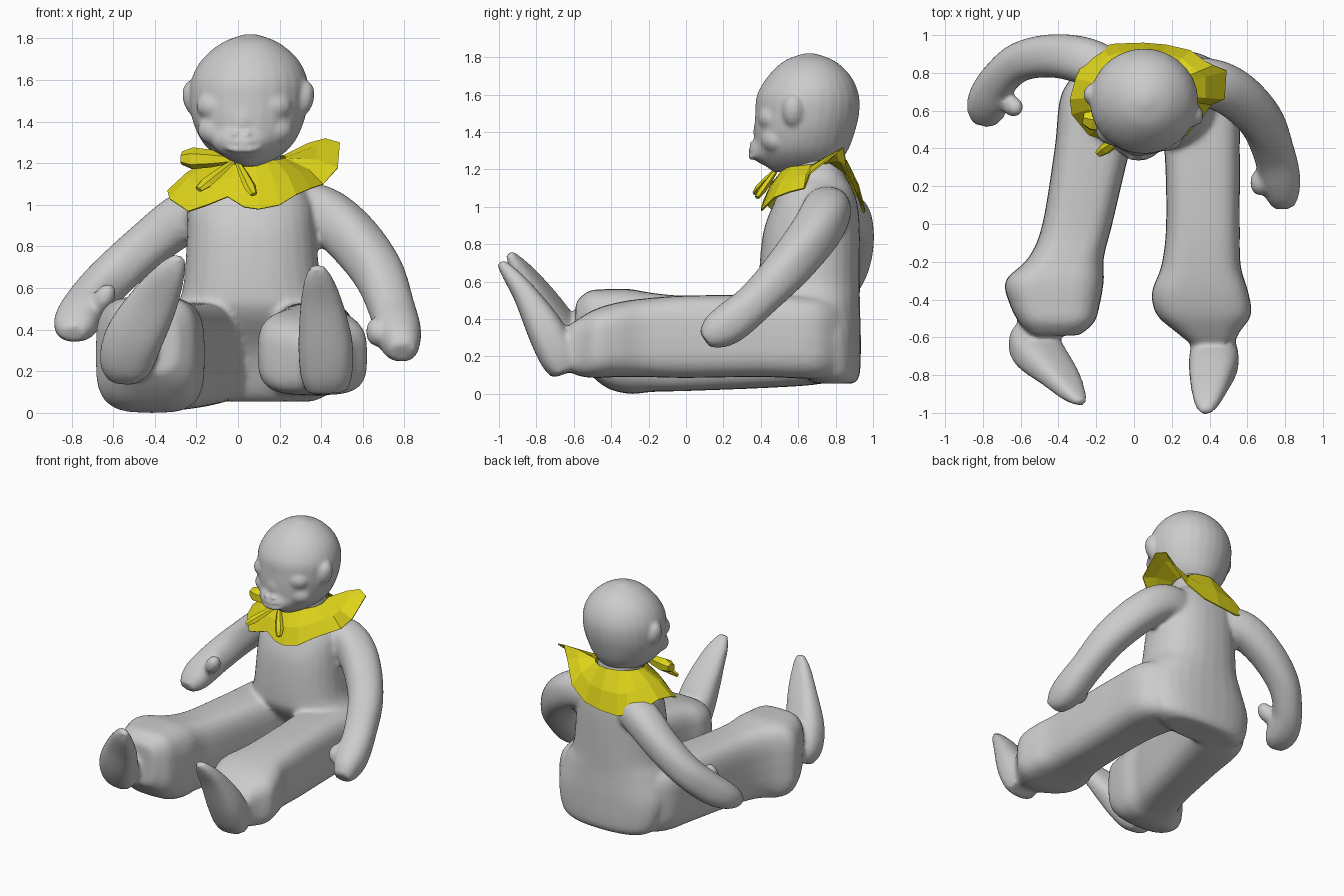
import bpy, bmesh, math
from mathutils import Vector, Matrix


def finish(name, bm, mat=None):
    bmesh.ops.recalc_face_normals(bm, faces=bm.faces)
    me = bpy.data.meshes.new(name)
    bm.to_mesh(me)
    bm.free()
    ob = bpy.data.objects.new(name, me)
    bpy.context.collection.objects.link(ob)
    if mat:
        me.materials.append(mat)
    return ob


def spline(rows, steps):
    """Catmull-Rom through rows of numbers."""
    out = []
    for i in range(len(rows) - 1):
        p0, p1 = rows[max(i - 1, 0)], rows[i]
        p2, p3 = rows[i + 1], rows[min(i + 2, len(rows) - 1)]
        for s in range(steps):
            t = s / steps
            out.append([0.5 * (2 * b + (c - a) * t + (2 * a - 5 * b + 4 * c - d) * t * t
                        + (3 * b - a - 3 * c + d) * t ** 3) for a, b, c, d in zip(p0, p1, p2, p3)])
    return out + [list(rows[-1])]


def loft(bm, rows, up, power=2.0, sides=28, steps=5, axis=None):
    """Rows are x, y, z, half width, half thickness (thickness runs along up)."""
    rows = spline(rows, steps) if steps > 1 else rows
    pts = [Vector(r[:3]) for r in rows]
    rings = []
    for i, r in enumerate(rows):
        t = Vector(axis) if axis else pts[min(i + 1, len(pts) - 1)] - pts[max(i - 1, 0)]
        u = t.cross(Vector(up)).normalized()
        v = u.cross(t).normalized()
        ring = []
        for k in range(sides):
            c, s = math.cos(math.tau * k / sides), math.sin(math.tau * k / sides)
            a = math.copysign(abs(c) ** (2 / power), c) * r[3]
            b = math.copysign(abs(s) ** (2 / power), s) * r[4]
            ring.append(bm.verts.new(pts[i] + u * a + v * b))
        rings.append(ring)
    for A, B in zip(rings, rings[1:]):
        for k in range(sides):
            j = (k + 1) % sides
            bm.faces.new((A[k], A[j], B[j], B[k]))
    bm.faces.new(rings[0])
    bm.faces.new(rings[-1])


def ball(bm, loc, rad, rot=(0, 0, 0)):
    m = Matrix.Translation(loc)
    for a, ax in zip(rot, 'XYZ'):
        m = m @ Matrix.Rotation(a, 4, ax)
    bmesh.ops.create_uvsphere(bm, u_segments=32, v_segments=20, radius=1,
                              matrix=m @ Matrix.Diagonal((*rad, 1)))


def fuse(ob, voxel, smooth):
    m = ob.modifiers.new('fuse', 'REMESH')
    m.mode, m.voxel_size, m.use_smooth_shade = 'VOXEL', voxel, True
    s = ob.modifiers.new('soften', 'SMOOTH')
    s.factor, s.iterations = 0.5, smooth


# body: torso, narrowing toward the back at the seat
bm = bmesh.new()
loft(bm, [(.08, .79, .055, .28, .11), (.08, .78, .11, .37, .15), (.08, .74, .3, .42, .195),
          (.08, .67, .48, .39, .26), (.07, .66, .6, .335, .27), (.065, .67, .85, .31, .26),
          (.06, .69, 1.0, .3, .23), (.06, .70, 1.1, .24, .19), (.06, .70, 1.17, .16, .15),
          (.06, .69, 1.3, .14, .14)], (0, 1, 0), 2.3, axis=(0, 0, 1))

# legs with wide trouser cuffs
legs = ([(-.06, .86, .29, .17, .2), (-.16, .7, .29, .22, .24), (-.22, .4, .28, .2, .25),
         (-.3, 0, .27, .185, .255), (-.36, -.18, .275, .2, .265), (-.42, -.3, .28, .26, .28),
         (-.42, -.42, .295, .24, .265), (-.41, -.52, .33, .2, .22), (-.42, -.59, .34, .13, .15)],
        [(.24, .86, .29, .17, .19), (.33, .7, .3, .22, .22), (.36, .4, .31, .2, .22),
         (.365, 0, .305, .195, .22), (.355, -.22, .3, .21, .21), (.35, -.36, .29, .255, .2),
         (.37, -.48, .27, .25, .185), (.39, -.57, .25, .17, .155), (.42, -.65, .24, .1, .11)])
for leg in legs:
    loft(bm, leg, (0, 0, 1), 3.4, axis=(0, -1, 0))

# upturned pointed feet
feet = ([(-.55, -.57, .16, .07, .06), (-.54, -.61, .23, .125, .1), (-.5, -.69, .36, .14, .1),
         (-.4, -.80, .54, .115, .07), (-.32, -.90, .68, .07, .045), (-.28, -.945, .75, .03, .02)],
        [(.43, -.65, .11, .1, .07), (.425, -.68, .19, .125, .1), (.42, -.75, .34, .13, .1),
         (.4, -.86, .53, .1, .065), (.385, -.95, .65, .065, .04), (.38, -.995, .705, .03, .02)])
for foot in feet:
    loft(bm, foot, (0, -1, 0), 2.7)

# arms ending in mitten hands
arms = ([(-.08, .78, .98, .12, .12), (-.25, .86, .94, .125, .125), (-.43, .89, .81, .115, .115),
         (-.6, .86, .66, .105, .11), (-.71, .77, .54, .1, .11), (-.765, .67, .46, .11, .1),
         (-.785, .59, .41, .1, .075), (-.795, .53, .38, .06, .04)],
        [(.2, .75, .98, .12, .12), (.38, .75, .97, .13, .13), (.53, .69, .86, .13, .13),
         (.67, .55, .68, .12, .12), (.74, .38, .5, .11, .105), (.77, .25, .39, .11, .11),
         (.785, .16, .33, .09, .095), (.79, .1, .29, .06, .05)])
for arm in arms:
    loft(bm, arm, (0, 0, 1), 2.3)
ball(bm, (-.645, .625, .55), (.05, .055, .08), (.3, .5, 0))
ball(bm, (.665, .22, .39), (.05, .07, .07))
fuse(finish('body', bm), .016, 6)

# head: egg-shaped skull with chin, muzzle, eyelids, ears and nostrils
bm = bmesh.new()
loft(bm, [(.05, .56, 1.185, .05, .09), (.05, .61, 1.225, .14, .19), (.05, .62, 1.3, .22, .245),
          (.05, .635, 1.4, .267, .268), (.052, .648, 1.5, .285, .278), (.055, .652, 1.6, .28, .272),
          (.058, .66, 1.7, .23, .22), (.06, .66, 1.78, .135, .135), (.06, .66, 1.82, .03, .03)],
     (0, 1, 0), 2.0, axis=(0, 0, 1))
ball(bm, (.025, .46, 1.31), (.15, .115, .095))
ball(bm, (.025, .43, 1.40), (.08, .07, .11))
for side in (-1, 1):
    ball(bm, (.03 + side * .13, .475 - side * .015, 1.475), (.1, .075, .075))
    ball(bm, (.035 + side * .12, .49 - side * .01, 1.36), (.11, .08, .08))
    ball(bm, (.05 + side * .26, .63 - side * .055, 1.51), (.055, .06, .09), (0, side * .25, 0))
    ball(bm, (.015 + side * .03, .355, 1.34), (.014, .022, .014))
# lips
for z, bow in ((1.31, .015), (1.28, .03)):
    loft(bm, [(-.1, .42, 1.31, .008, .008), (-.04, .365, z - bow * .3, .016, .014),
              (.025, .35, z - bow * .5, .018, .015), (.09, .365, z - bow * .3, .016, .014),
              (.14, .41, 1.31, .008, .008)], (0, 0, 1), sides=10)
fuse(finish('head', bm), .011, 10)

# neckerchief
yellow = bpy.data.materials.new('yellow_cloth')
yellow.diffuse_color = (.72, .65, .01, 1)
edge = [(.41, .63, 1.10), (.48, .66, 1.18), (.49, .81, 1.30), (.42, .84, 1.32), (.38, .86, 1.23),
        (.3, .92, 1.08), (.17, .95, 1.0), (.05, .96, .98), (-.1, .955, .97), (-.18, .94, 1.0),
        (-.25, .9, 1.02), (-.31, .77, 1.08), (-.34, .66, 1.07), (-.33, .58, 1.03),
        (-.24, .47, .97), (-.15, .44, 1.0), (-.05, .415, 1.04), (.03, .4, .99), (.1, .4, .98),
        (.2, .42, 1.0), (.28, .47, 1.05), (.35, .55, 1.08)]
bm = bmesh.new()
rows = []
for p in edge:
    p = Vector(p)
    d = Vector((p.x - .06, p.y - .69, 0)).normalized()
    inner = Vector((.06 + d.x * .17, .69 + d.y * .17, 1.23 + .02 * d.y))
    mid = inner.lerp(p, .55) + Vector((0, 0, .015)) + d * .01
    rows.append([bm.verts.new(q) for q in (inner, mid, p)])
for A, B in zip(rows, rows[1:] + rows[:1]):
    for k in (0, 1):
        bm.faces.new((A[k], A[k + 1], B[k + 1], B[k]))
collar = finish('collar', bm, yellow)
collar.modifiers.new('cloth', 'SOLIDIFY').thickness = .008

# bow loop and tails at the throat
bm = bmesh.new()
for tip, w, thick in (((-.27, .56, 1.225), .06, .05), ((-.19, .37, 1.075), .034, .022),
                      ((.075, .38, 1.05), .03, .022)):
    a, b = Vector((-.01, .5, 1.22)), Vector(tip)
    loft(bm, [(*a.lerp(b, t), w * s, thick * s)
              for t, s in ((0, .35), (.45, .8), (.8, 1.0), (1, .6))],
         (0, -.6, 1), sides=6, steps=1)
finish('bow', bm, yellow)
